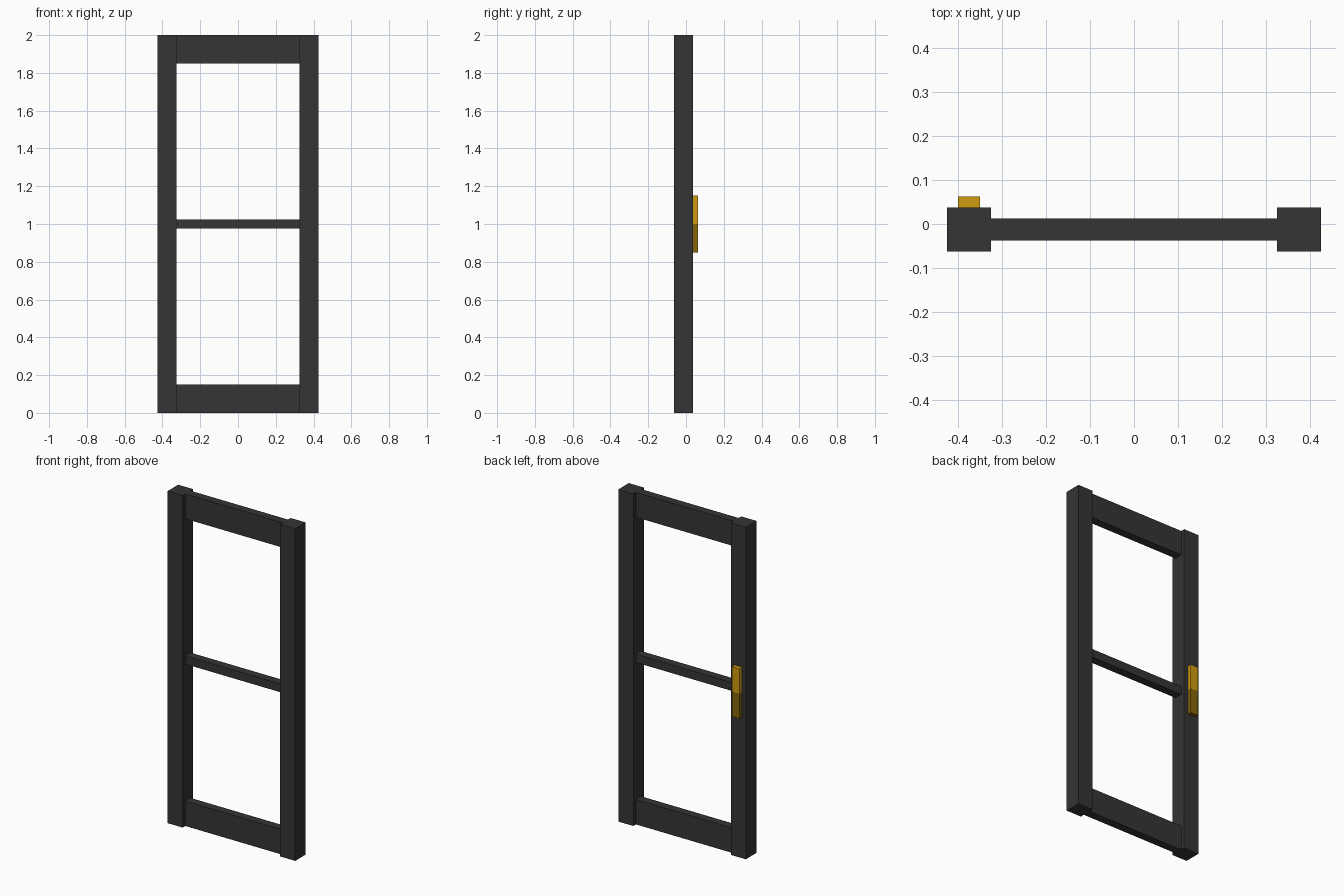
import bpy
import bmesh

if "Cube" in bpy.data.objects:
    bpy.data.objects.remove(bpy.data.objects["Cube"])


def material(name, rgb):
    m = bpy.data.materials.new(name)
    m.diffuse_color = (*rgb, 1)
    m.use_nodes = True
    m.node_tree.nodes["Principled BSDF"].inputs["Base Color"].default_value = m.diffuse_color
    return m


charcoal = material("charcoal", (0.035, 0.035, 0.035))
gold = material("gold", (0.62, 0.33, 0.005))
dark_gold = material("dark_gold", (0.24, 0.13, 0.003))


def box(name, lo, hi, mat):
    bm = bmesh.new()
    bmesh.ops.create_cube(bm, size=1)
    for v in bm.verts:
        v.co = [lo[i] + (v.co[i] + 0.5) * (hi[i] - lo[i]) for i in range(3)]
    me = bpy.data.meshes.new(name)
    bm.to_mesh(me)
    bm.free()
    me.materials.append(mat)
    ob = bpy.data.objects.new(name, me)
    bpy.context.collection.objects.link(ob)
    return ob


# Upright side posts
for name, x in (("left_stile", -0.425), ("right_stile", 0.325)):
    box(name, (x, -0.0625, 0), (x + 0.1, 0.0375, 2), charcoal)

# Thinner cross rails
for name, z0, z1 in (("bottom_rail", 0, 0.15), ("middle_bar", 0.975, 1.025),
                     ("top_rail", 1.85, 2)):
    box(name, (-0.325, -0.0375, z0), (0.325, 0.0125, z1), charcoal)

# Two-tone pull handle on the back of the left post
box("handle_lower", (-0.4, 0.0375, 0.85), (-0.35, 0.0625, 1), dark_gold)
box("handle_upper", (-0.4, 0.0375, 1), (-0.35, 0.0625, 1.15), gold)
